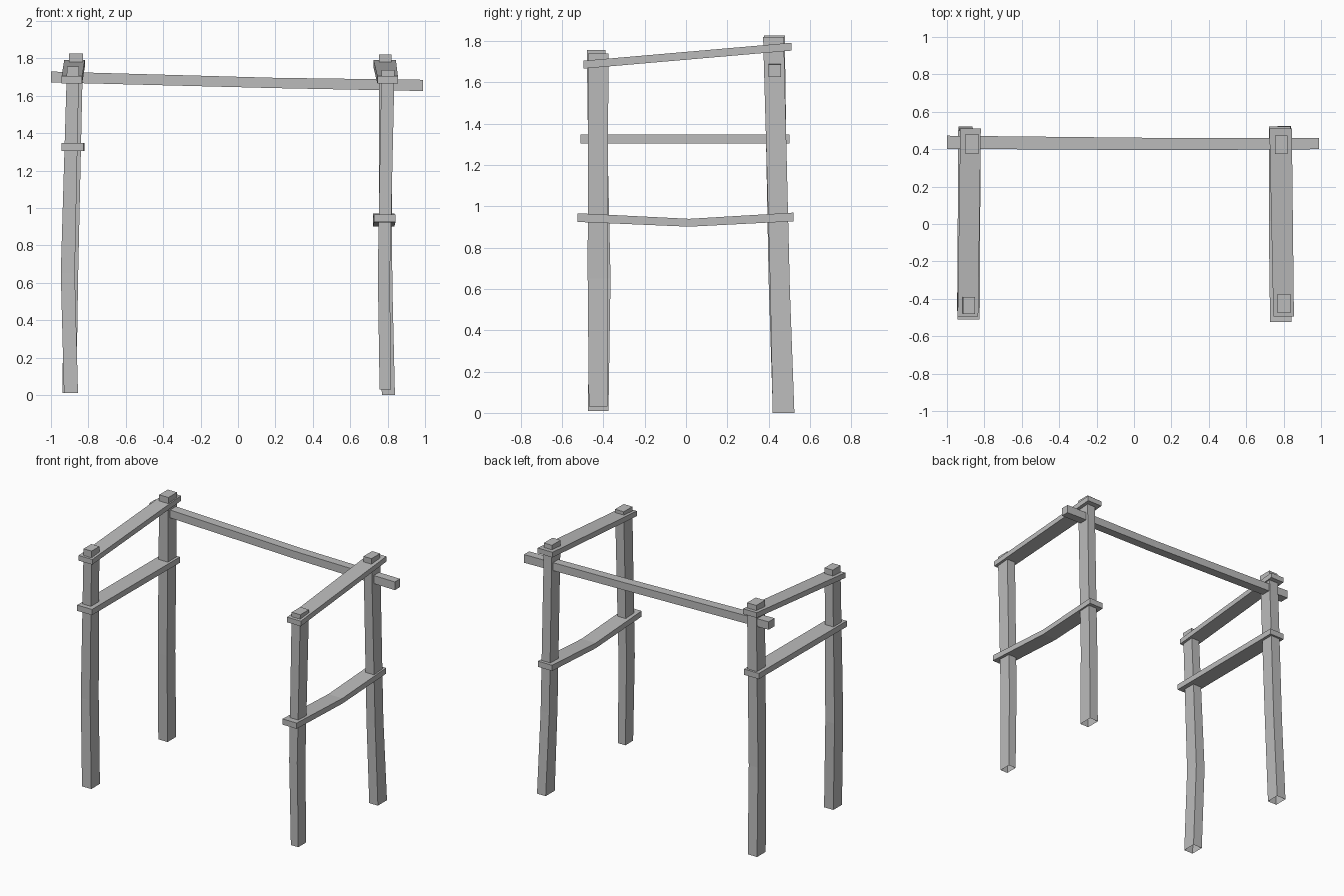
import bpy
import bmesh
from mathutils import Vector

cube = bpy.data.objects.get("Cube")
if cube:
    bpy.data.objects.remove(cube, do_unlink=True)

wood = bpy.data.materials.new("weathered_grey")
wood.use_nodes = True
grey = (0.5, 0.5, 0.5, 1)
wood.diffuse_color = grey
wood.node_tree.nodes["Principled BSDF"].inputs["Base Color"].default_value = grey

X, Y, Z = Vector((1, 0, 0)), Vector((0, 1, 0)), Vector((0, 0, 1))


def timber(name, stations, u, v, open_start=False):
    """Loft a four-sided timber through stations of (centre, width on u, width on v)."""
    bm = bmesh.new()
    rings = []
    for centre, wu, wv in stations:
        c = Vector(centre)
        rings.append([bm.verts.new(c + u * wu * a / 2 + v * wv * b / 2)
                      for a, b in ((-1, -1), (1, -1), (1, 1), (-1, 1))])
    for lower, upper in zip(rings, rings[1:]):
        for i in range(4):
            j = (i + 1) % 4
            bm.faces.new((lower[i], lower[j], upper[j], upper[i]))
    if not open_start:
        bm.faces.new(rings[0][::-1])
    bm.faces.new(rings[-1])
    if u.cross(v).dot(Vector(stations[-1][0]) - Vector(stations[0][0])) < 0:
        bmesh.ops.reverse_faces(bm, faces=bm.faces)
    mesh = bpy.data.meshes.new(name)
    bm.to_mesh(mesh)
    bm.free()
    mesh.materials.append(wood)
    obj = bpy.data.objects.new(name, mesh)
    bpy.context.scene.collection.objects.link(obj)
    return obj


# Crooked upright posts, open underneath
timber("front_right_post", [
    ((-0.893, -0.425, 0.01), 0.075, 0.10),
    ((-0.91, -0.415, 0.65), 0.075, 0.10),
    ((-0.882, -0.435, 1.755), 0.065, 0.09)], X, Y, True)
timber("rear_right_post", [
    ((-0.902, 0.47, 0.01), 0.075, 0.10),
    ((-0.892, 0.447, 0.65), 0.075, 0.095),
    ((-0.866, 0.428, 1.825), 0.075, 0.10)], X, Y, True)
timber("front_left_post", [
    ((0.787, -0.425, 0.03), 0.06, 0.09),
    ((0.78, -0.428, 0.65), 0.065, 0.095),
    ((0.802, -0.425, 1.738), 0.07, 0.10)], X, Y, True)
timber("rear_left_post", [
    ((0.804, 0.472, 0), 0.07, 0.105),
    ((0.79, 0.455, 0.6), 0.07, 0.095),
    ((0.787, 0.423, 1.82), 0.065, 0.10)], X, Y, True)

# Sloping top planks
timber("right_top_plank", [
    ((-0.888, -0.495, 1.685), 0.11, 0.038),
    ((-0.874, 0.51, 1.772), 0.11, 0.038)], X, Z)
timber("left_top_plank", [
    ((0.80, -0.495, 1.685), 0.11, 0.038),
    ((0.784, 0.51, 1.772), 0.12, 0.038)], X, Z)

# Lower side rails, one straight and one sagging
timber("right_side_rail", [
    ((-0.885, -0.51, 1.325), 0.12, 0.042),
    ((-0.88, 0.50, 1.325), 0.12, 0.042)], X, Z)
timber("left_side_rail", [
    ((0.785, -0.525, 0.945), 0.115, 0.042),
    ((0.778, 0.015, 0.92), 0.115, 0.038),
    ((0.778, 0.52, 0.948), 0.115, 0.042)], X, Z)

# Long rear crossbeam
timber("rear_crossbeam", [
    ((-1, 0.437, 1.70), 0.07, 0.058),
    ((0.2, 0.427, 1.668), 0.065, 0.055),
    ((0.99, 0.43, 1.655), 0.06, 0.06)], Y, Z)
